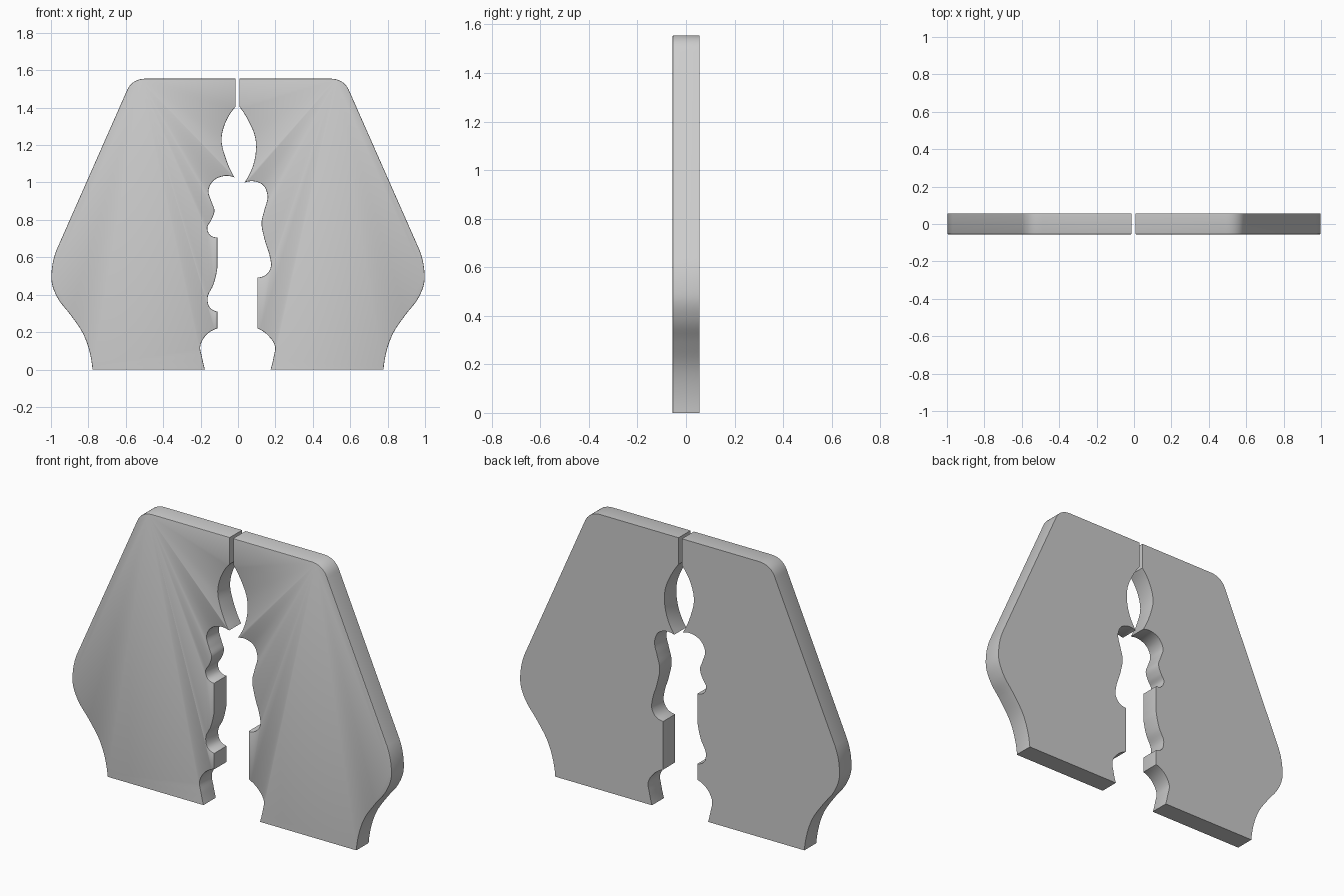
import bpy, bmesh
from mathutils import Vector
from math import radians

if "Cube" in bpy.data.objects:
    bpy.data.objects.remove(bpy.data.objects["Cube"])

HALF_DEPTH = 0.055
BEVEL = 0.007


def smooth_path(points, steps=5):
    """Interpolating curve through 2D points (two points give a straight line)."""
    p = [Vector(q) for q in points]
    if len(p) == 2:
        return p
    # quadratic end tangents, distance-weighted inner tangents
    d = [(p[i + 1] - p[i]).length for i in range(len(p) - 1)]
    v = [(p[i + 1] - p[i]) / d[i] for i in range(len(d))]
    tan = [(v[i - 1] * d[i] + v[i] * d[i - 1]) / (d[i - 1] + d[i]) for i in range(1, len(d))]
    tan = [2 * v[0] - tan[0]] + tan + [2 * v[-1] - tan[-1]]
    out = [p[0]]
    for i, h in enumerate(d):
        for k in range(1, steps + 1):
            t = k / steps
            out.append(p[i] * (2 * t**3 - 3 * t**2 + 1) + tan[i] * h * (t**3 - 2 * t**2 + t)
                       + p[i + 1] * (3 * t**2 - 2 * t**3) + tan[i + 1] * h * (t**3 - t**2))
    return out


def plate(name, spans):
    """Extrude a closed outline in XZ and soften its front rim."""
    outline = []
    for span in spans:
        for q in smooth_path(span):
            if not outline or (q - outline[-1]).length > 1e-4:
                outline.append(q)
    bm = bmesh.new()
    front = [bm.verts.new((q.x, -HALF_DEPTH, q.y)) for q in outline]
    back = [bm.verts.new((q.x, HALF_DEPTH, q.y)) for q in outline]
    front_face = bm.faces.new(front)
    bm.faces.new(back[::-1])
    for i in range(len(front)):
        j = (i + 1) % len(front)
        bm.faces.new((front[j], front[i], back[i], back[j]))
    bmesh.ops.recalc_face_normals(bm, faces=bm.faces)
    rim = [e for e in front_face.edges if max(v.co.z for v in e.verts) > 0.001]
    bmesh.ops.bevel(bm, geom=rim, offset=BEVEL, segments=2, profile=0.5,
                    affect='EDGES', clamp_overlap=True)
    mesh = bpy.data.meshes.new(name)
    bm.to_mesh(mesh)
    bm.free()
    obj = bpy.data.objects.new(name, mesh)
    bpy.context.collection.objects.link(obj)
    bpy.ops.object.select_all(action='DESELECT')
    obj.select_set(True)
    bpy.context.view_layer.objects.active = obj
    bpy.ops.object.shade_smooth_by_angle(angle=radians(30))
    return obj


# Outer contour shared by both halves (right side), bottom to top
outer = [
    [(0.778, 0), (0.79, 0.08), (0.826, 0.187), (0.897, 0.294), (0.963, 0.38),
     (0.995, 0.46), (0.996, 0.53), (0.97, 0.64)],
    [(0.596, 1.487), (0.564, 1.533), (0.49, 1.555)],
]

# Inner contours, top to bottom
left_inner = [
    [(-0.013, 1.555), (-0.013, 1.405)],
    [(-0.013, 1.405), (-0.067, 1.32), (-0.088, 1.23), (-0.067, 1.134), (-0.019, 1.027)],
    [(-0.019, 1.027), (-0.07, 1.035), (-0.134, 1.007), (-0.158, 0.957), (-0.142, 0.898),
     (-0.126, 0.85), (-0.142, 0.8), (-0.164, 0.76), (-0.152, 0.722), (-0.11, 0.706)],
    [(-0.11, 0.545), (-0.131, 0.455), (-0.163, 0.38), (-0.15, 0.33), (-0.11, 0.31)],
    [(-0.11, 0.22), (-0.174, 0.18), (-0.202, 0.123), (-0.192, 0.064), (-0.177, 0)],
]
right_inner = [
    [(0.008, 1.555), (0.008, 1.405)],
    [(0.008, 1.405), (0.058, 1.326), (0.092, 1.24), (0.094, 1.15), (0.035, 1.0)],
    [(0.035, 1.0), (0.088, 1.006), (0.136, 0.984), (0.158, 0.93), (0.142, 0.856),
     (0.126, 0.79), (0.142, 0.695), (0.172, 0.595), (0.176, 0.55), (0.152, 0.508),
     (0.104, 0.492)],
    [(0.104, 0.22), (0.163, 0.18), (0.198, 0.123), (0.19, 0.064), (0.174, 0)],
]

# Two half plates
outer_left = [[(-x, z) for x, z in s] for s in outer]
plate("left_plate", left_inner + outer_left)
plate("right_plate", right_inner + outer)
